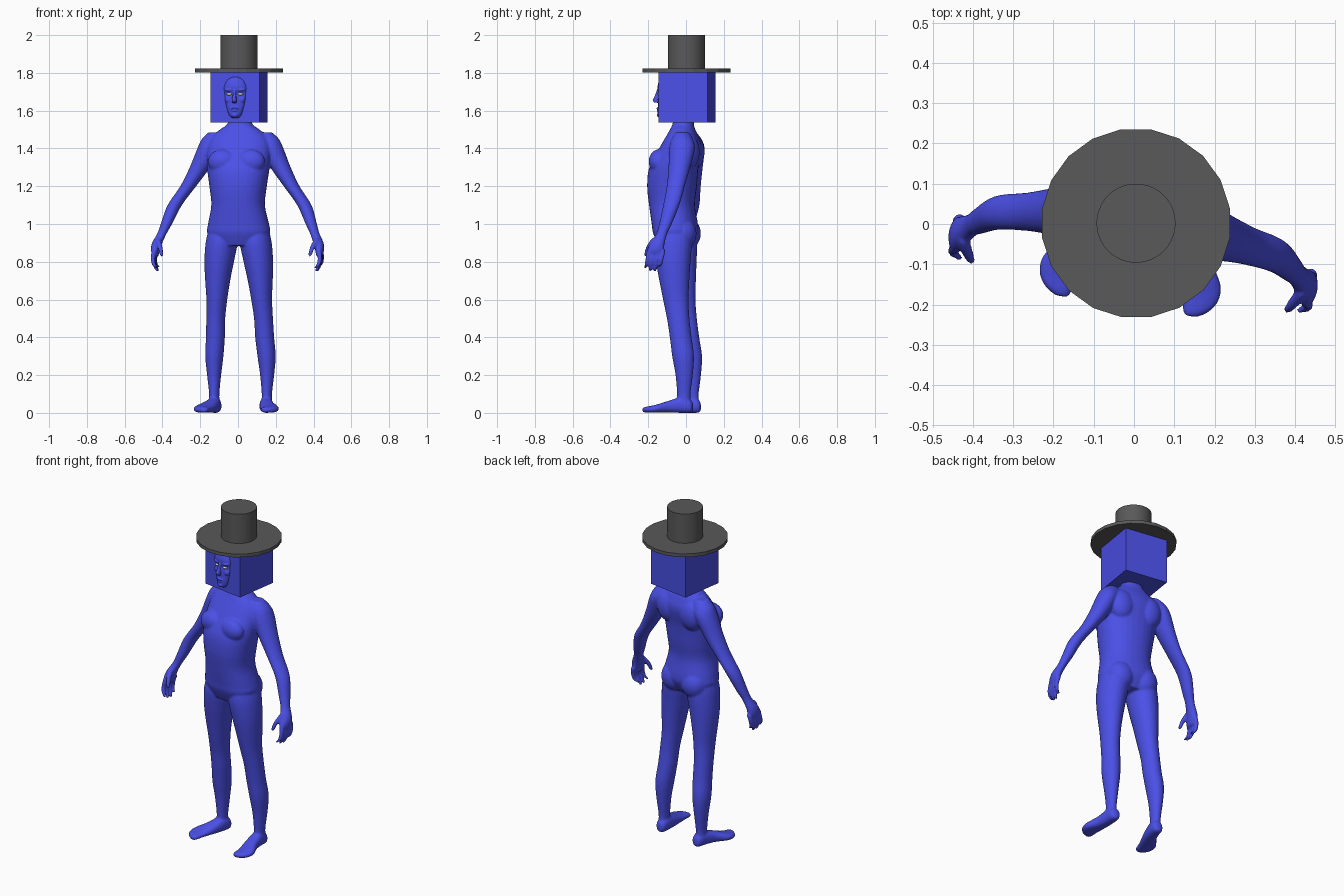
import bpy, bmesh, math
from mathutils import Matrix, Vector

YAW = math.radians(-8.8)          # whole figure is turned slightly
SIDES = (-1, 1)


def material(name, color):
    m = bpy.data.materials.new(name)
    m.diffuse_color = (*color, 1)
    return m


BLUE = material("blue", (0.07, 0.08, 0.8))
PALE = material("pale", (0.75, 0.72, 0.62))
DARK = material("dark_grey", (0.1, 0.1, 0.1))


def catmull(p0, p1, p2, p3, t):
    return [0.5 * (2 * b + (c - a) * t + (2 * a - 5 * b + 4 * c - d) * t * t
                   + (3 * b - a - 3 * c + d) * t ** 3)
            for a, b, c, d in zip(p0, p1, p2, p3)]


def loft(bm, rings, side=1, along="z", power=1.0, n=24, steps=5):
    """Smooth tube through rings (x, y, z, radius_x, radius_other)."""
    path = []
    for i in range(len(rings) - 1):
        q = [rings[max(0, min(len(rings) - 1, i + k))] for k in (-1, 0, 1, 2)]
        path += [catmull(*q, s / steps) for s in range(steps)]
    path.append(rings[-1])
    loops = []
    for x, y, z, ra, rb in path:
        loop = []
        for k in range(n):
            c, s = (f(2 * math.pi * k / n) for f in (math.cos, math.sin))
            a = ra * math.copysign(abs(c) ** power, c)
            b = rb * math.copysign(abs(s) ** power, s)
            co = (x + a, y + b, z) if along == "z" else (x + a, y, z + b)
            loop.append(bm.verts.new((side * co[0], co[1], co[2])))
        loops.append(loop)
    for a, b in zip(loops, loops[1:]):
        for k in range(n):
            bm.faces.new((a[k], a[(k + 1) % n], b[(k + 1) % n], b[k]))
    bm.faces.new(loops[0])
    bm.faces.new(loops[-1])


def blob(bm, center, radii):
    bmesh.ops.create_uvsphere(bm, u_segments=24, v_segments=16, radius=1,
                              matrix=Matrix.Translation(center) @ Matrix.Diagonal((*radii, 1)))


def finish(bm, name, mat, loc, voxel=0, smooth=0):
    bmesh.ops.recalc_face_normals(bm, faces=bm.faces)
    me = bpy.data.meshes.new(name)
    bm.to_mesh(me)
    bm.free()
    ob = bpy.data.objects.new(name, me)
    bpy.context.collection.objects.link(ob)
    ob.location, ob.rotation_euler = loc, (0, 0, YAW)
    me.materials.append(mat)
    if voxel:                     # fuse the overlapping parts into one skin
        r = ob.modifiers.new("fuse", "REMESH")
        r.mode, r.voxel_size, r.use_smooth_shade = "VOXEL", voxel, True
        s = ob.modifiers.new("soften", "SMOOTH")
        s.factor, s.iterations = 0.5, smooth
    return ob


# Body: torso and neck
bm = bmesh.new()
loft(bm, [(0, -.06, .885, .12, .085), (0, -.057, .95, .166, .115), (0, -.06, 1.0, .162, .12),
          (0, -.075, 1.1, .142, .12), (0, -.075, 1.2, .152, .13), (0, -.065, 1.3, .166, .128),
          (0, -.03, 1.4, .17, .11), (0, -.02, 1.46, .15, .085), (0, -.018, 1.5, .105, .065),
          (0, -.015, 1.53, .066, .056), (0, -.01, 1.58, .06, .055)], power=0.9, n=32)

for s in SIDES:
    # chest and seat muscles
    blob(bm, (s * .075, -.135, 1.33), (.078, .052, .065))
    blob(bm, (s * .075, -.005, .95), (.078, .072, .085))
    blob(bm, (s * .085, .03, 1.38), (.075, .055, .09))
    # leg
    loft(bm, [(.09, -.055, .97, .07, .09), (.092, -.055, .9, .084, .1), (.105, -.052, .8, .078, .092),
              (.114, -.045, .7, .066, .08), (.12, -.036, .6, .055, .068), (.128, -.022, .5, .05, .06),
              (.132, -.008, .4, .05, .058), (.14, .006, .3, .048, .058), (.142, .012, .2, .037, .046),
              (.141, .01, .1, .027, .036), (.141, .01, .04, .029, .038)], s)
    # foot
    loft(bm, [(.136, .058, .03, .012, .018), (.137, .045, .035, .029, .034), (.14, 0, .042, .035, .042),
              (.152, -.06, .034, .04, .033), (.175, -.12, .024, .05, .023),
              (.18, -.16, .019, .045, .018), (.172, -.19, .017, .033, .015),
              (.162, -.207, .016, .015, .01)], s, along="y", power=0.85)
    # arm and palm
    loft(bm, [(.13, .0, 1.485, .04, .035), (.15, .003, 1.45, .056, .056), (.17, .005, 1.4, .06, .068),
              (.216, -.002, 1.3, .054, .058), (.277, -.012, 1.2, .042, .048),
              (.347, -.025, 1.1, .038, .043), (.388, -.05, 1.0, .03, .034),
              (.409, -.066, .95, .025, .029), (.432, -.085, .9, .027, .038),
              (.44, -.095, .86, .023, .045), (.438, -.098, .83, .014, .04)], s)
    # fingers and thumb
    for k, tip in enumerate((.765, .75, .748, .77)):
        y = -.132 + .025 * k
        loft(bm, [(.44, y + .003, .86, .014, .013), (.447, y - .004, .82, .012, .0115),
                  (.441, y - .012, .785, .011, .0105), (.428, y - .018, tip + .006, .009, .009),
                  (.425, y - .019, tip, .004, .004)], s, n=12)
    loft(bm, [(.425, -.1, .925, .012, .018), (.413, -.128, .89, .014, .016),
              (.403, -.145, .86, .012, .013), (.398, -.153, .835, .009, .01),
              (.397, -.155, .828, .004, .004)], s, n=12)
finish(bm, "body", BLUE, (.012, 0, 0), 0.006, 5)

# Box head
HEAD = (.005, .005, 0)
bm = bmesh.new()
bmesh.ops.create_cube(bm, size=1, matrix=Matrix.Translation((0, 0, 1.67)) @ Matrix.Diagonal((.263, .263, .266, 1)))
finish(bm, "box_head", BLUE, HEAD)

# Face mask with brow, cheeks, nose, lips and chin
bm = bmesh.new()
loft(bm, [(0, -.125, 1.562, .02, .02), (0, -.125, 1.575, .033, .03), (0, -.123, 1.61, .046, .032),
          (0, -.12, 1.66, .059, .031), (0, -.12, 1.69, .062, .028), (0, -.12, 1.725, .063, .036),
          (0, -.12, 1.76, .048, .028), (0, -.12, 1.776, .026, .016), (0, -.12, 1.782, .008, .006)])
loft(bm, [(0, -.152, 1.712, .007, .008), (0, -.16, 1.68, .009, .012), (0, -.167, 1.655, .013, .016),
          (0, -.163, 1.642, .012, .01)], n=16)
blob(bm, (0, -.153, 1.612), (.022, .011, .005))
blob(bm, (0, -.151, 1.600), (.018, .011, .006))
blob(bm, (0, -.148, 1.577), (.018, .013, .013))
for s in SIDES:
    blob(bm, (s * .028, -.143, 1.71), (.026, .013, .009))
    blob(bm, (s * .036, -.137, 1.658), (.018, .014, .018))
finish(bm, "face", BLUE, HEAD, 0.0035, 3)

# Eyes
bm = bmesh.new()
for s in SIDES:
    blob(bm, (s * .029, -.140, 1.688), (.015, .012, .0075))
eyes = finish(bm, "eyes", PALE, HEAD)
for p in eyes.data.polygons:
    p.use_smooth = True

# Hat: faceted brim and round crown
for name, sides, radius, z0, z1 in (("hat_brim", 20, .236, 1.803, 1.823), ("hat_crown", 64, .098, 1.82, 2.0)):
    bm = bmesh.new()
    bmesh.ops.create_cone(bm, cap_ends=True, segments=sides, radius1=radius, radius2=radius,
                          depth=z1 - z0, matrix=Matrix.Translation((0, 0, (z0 + z1) / 2)))
    hat = finish(bm, name, DARK, (.005, .002, 0))
    if name == "hat_crown":
        bpy.ops.object.select_all(action="DESELECT")
        hat.select_set(True)
        bpy.context.view_layer.objects.active = hat
        bpy.ops.object.shade_smooth_by_angle()
